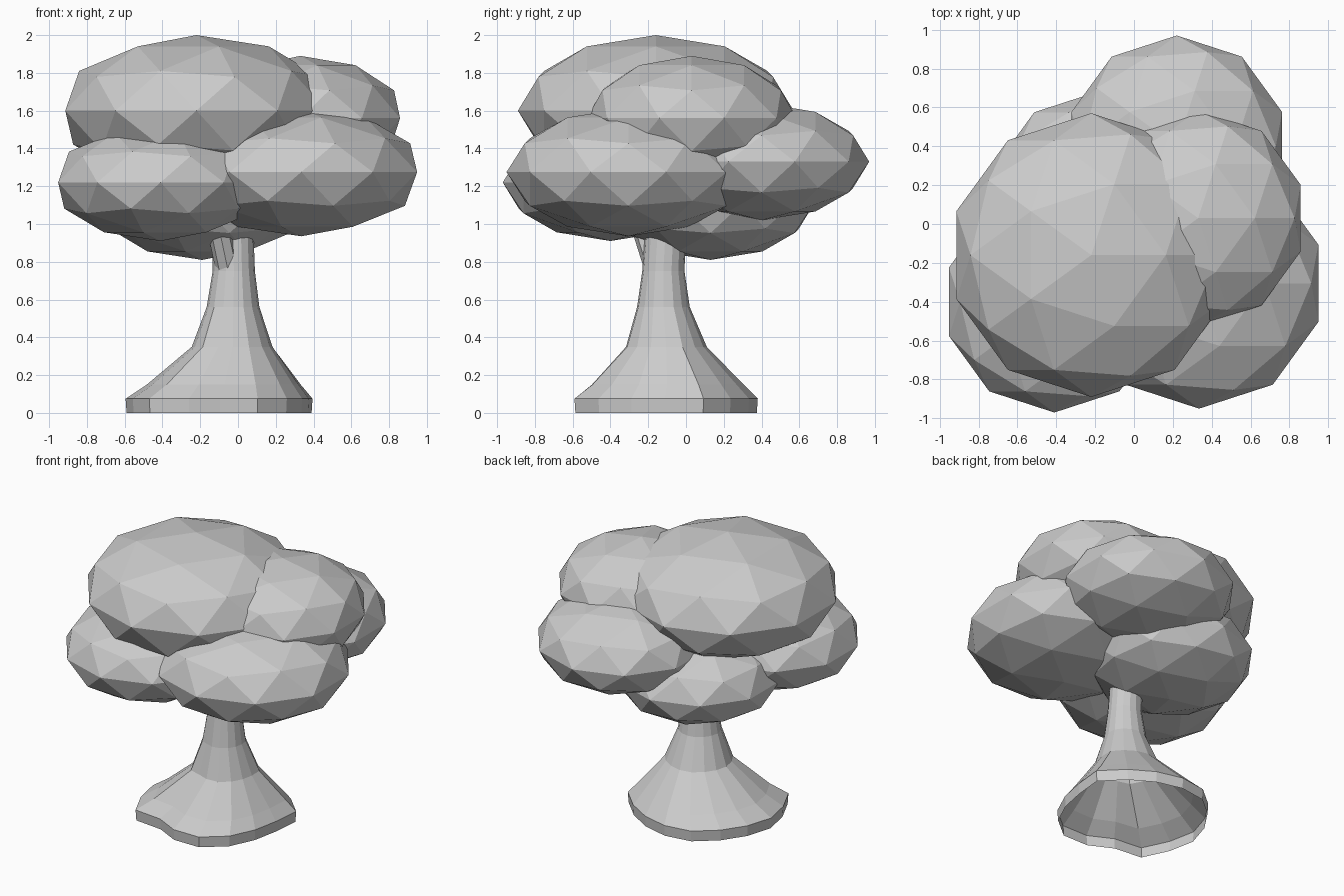
import bpy, bmesh
from math import cos, sin, tau
from mathutils import Vector

if "Cube" in bpy.data.objects:
    bpy.data.objects.remove(bpy.data.objects["Cube"])


def finish(bm, name):
    bmesh.ops.recalc_face_normals(bm, faces=bm.faces)
    mesh = bpy.data.meshes.new(name)
    bm.to_mesh(mesh)
    bm.free()
    obj = bpy.data.objects.new(name, mesh)
    bpy.context.collection.objects.link(obj)
    return obj


def loft(name, rings):
    """Skin a list of point rings into an open tube."""
    bm = bmesh.new()
    rows = [[bm.verts.new(p) for p in ring] for ring in rings]
    for a, b in zip(rows, rows[1:]):
        n = len(a)
        for i in range(n):
            bm.faces.new((a[i], a[(i + 1) % n], b[(i + 1) % n], b[i]))
    return finish(bm, name)


# Leaf clumps: flattened low-poly spheres (centre, radius, half height)
clumps = {
    "foliage_top": ((-0.22, -0.16, 1.60), 0.73, 0.40),
    "foliage_upper_right": ((0.33, 0.03, 1.56), 0.555, 0.33),
    "foliage_front_right": ((0.335, -0.305, 1.275), 0.645, 0.34),
    "foliage_front_left": ((-0.41, -0.40, 1.22), 0.57, 0.31),
    "foliage_back": ((0.22, 0.40, 1.33), 0.57, 0.31),
    "foliage_low_back": ((-0.19, 0.13, 1.11), 0.55, 0.30),
}
for name, (centre, radius, height) in clumps.items():
    bpy.ops.mesh.primitive_ico_sphere_add(subdivisions=2, radius=1, location=centre)
    obj = bpy.context.object
    obj.name = name
    obj.scale = (radius, radius, height)

# Trunk with lobed root flare, open underneath
root_radii = [.47, .53, .49, .48, .49, .50, .48, .48,
              .50, .50, .53, .43, .48, .52, .50, .47]
profile = [  # z, centre x, centre y, radius, strength of the root lobes
    (0.00, -.095, -.11, .485, 1.0), (0.075, -.095, -.11, .49, 1.0),
    (0.15, -.07, -.10, .405, 0.9), (0.35, -.027, -.105, .215, 0.6),
    (0.56, -.025, -.12, .14, 0.3), (0.75, -.022, -.12, .112, 0.1),
    (0.93, -.025, -.11, .108, 0.0), (1.15, -.03, -.11, .10, 0.0),
]
sides = len(root_radii)
rings = []
for z, cx, cy, r, lobe in profile:
    ring = []
    for i, root in enumerate(root_radii):
        rr = r * (1 + lobe * (root / 0.49 - 1))
        a = tau * i / sides
        ring.append((cx + rr * cos(a), cy + rr * sin(a), z))
    rings.append(ring)
loft("trunk", rings)

# Short branch leaving the trunk toward the front left clump
path = [((-.05, -.15, .74), .065), ((-.09, -.21, .93), .065), ((-.2, -.3, 1.1), .05)]
loft("branch", [[Vector(c) + Vector((r * cos(tau * i / 8), r * sin(tau * i / 8), 0))
                 for i in range(8)] for c, r in path])
